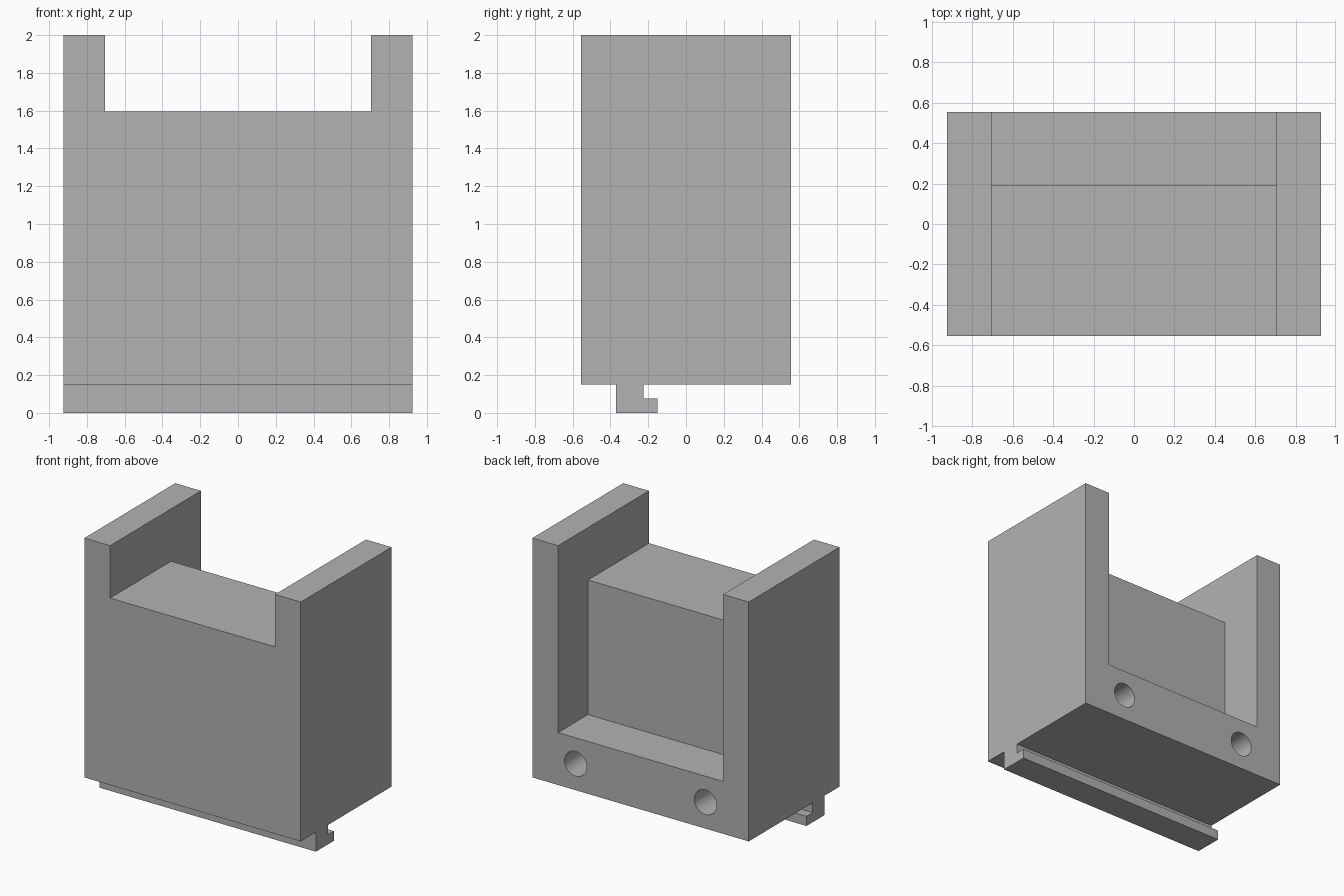
import bpy, bmesh, math
from mathutils import Matrix, Vector

if "Cube" in bpy.data.objects:
    bpy.data.objects.remove(bpy.data.objects["Cube"])

# Overall dimensions
HALF_W, HALF_D, BOTTOM, TOP = 0.925, 0.555, 0.15, 2.0
SLOT_W, SHELF_Z, FLOOR_Z, WALL_Y = 0.705, 1.595, 0.555, 0.19
HOLE_X, HOLE_Z, HOLE_R, HOLE_DEPTH = 0.555, 0.354, 0.095, 0.74

grey = bpy.data.materials.new("plain grey")
grey.use_nodes = True
grey.diffuse_color = (0.448, 0.448, 0.448, 1)
grey.node_tree.nodes["Principled BSDF"].inputs["Base Color"].default_value = grey.diffuse_color


def make_object(name, bm):
    bmesh.ops.recalc_face_normals(bm, faces=bm.faces[:])
    mesh = bpy.data.meshes.new(name)
    bm.to_mesh(mesh)
    bm.free()
    mesh.materials.append(grey)
    obj = bpy.data.objects.new(name, mesh)
    bpy.context.collection.objects.link(obj)
    return obj


def box(name, low, high):
    low, high = Vector(low), Vector(high)
    bm = bmesh.new()
    place = Matrix.Translation((low + high) / 2) @ Matrix.Diagonal((high - low).to_4d())
    bmesh.ops.create_cube(bm, size=1, matrix=place)
    return make_object(name, bm)


def bore(name, x):
    bm = bmesh.new()
    place = Matrix.Translation((x, HALF_D, HOLE_Z)) @ Matrix.Rotation(math.pi / 2, 4, "X")
    bmesh.ops.create_cone(bm, cap_ends=True, segments=48, radius1=HOLE_R, radius2=HOLE_R,
                          depth=2 * HOLE_DEPTH, matrix=place)
    return make_object(name, bm)


def cut(target, cutter):
    mod = target.modifiers.new(cutter.name, "BOOLEAN")
    mod.operation, mod.solver, mod.object = "DIFFERENCE", "EXACT", cutter
    bpy.context.view_layer.objects.active = target
    bpy.ops.object.modifier_apply(modifier=mod.name)
    bpy.data.objects.remove(cutter)


# Body block with the top notch, rear recess and two blind holes
body = box("body", (-HALF_W, -HALF_D, BOTTOM), (HALF_W, HALF_D, TOP))
cut(body, box("top_notch", (-SLOT_W, -1, SHELF_Z), (SLOT_W, 1, 3)))
cut(body, box("rear_recess", (-SLOT_W, WALL_Y, FLOOR_Z), (SLOT_W, 1, 3)))
for side in (-1, 1):
    cut(body, bore("screw_hole", side * HOLE_X))

# Hooked rail under the body, an L profile along the full width
profile = [(-0.37, 0), (-0.15, 0), (-0.15, 0.075), (-0.225, 0.075), (-0.225, BOTTOM), (-0.37, BOTTOM)]
bm = bmesh.new()
face = bm.faces.new([bm.verts.new((-HALF_W, y, z)) for y, z in profile])
grown = bmesh.ops.extrude_face_region(bm, geom=[face])["geom"]
bmesh.ops.translate(bm, vec=(2 * HALF_W, 0, 0),
                    verts=[v for v in grown if isinstance(v, bmesh.types.BMVert)])
make_object("hook_rail", bm)

# Smooth hole walls, sharp edges elsewhere
bpy.ops.object.select_all(action="DESELECT")
body.select_set(True)
bpy.context.view_layer.objects.active = body
bpy.ops.object.shade_smooth_by_angle(angle=math.radians(30))
